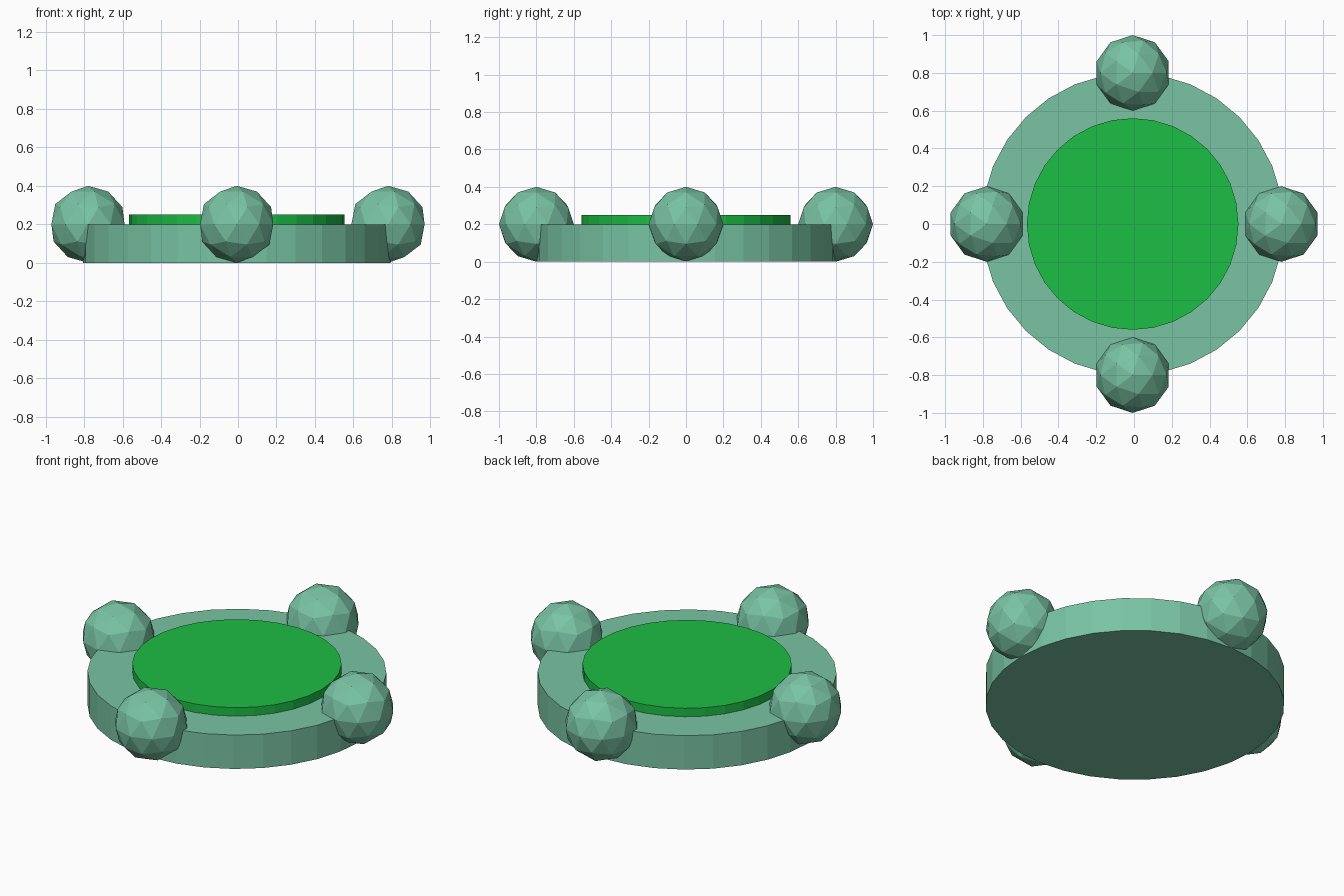
import bpy

if "Cube" in bpy.data.objects:
    bpy.data.objects.remove(bpy.data.objects["Cube"])

OFFSET_X = -0.007


def material(name, color):
    mat = bpy.data.materials.new(name)
    mat.diffuse_color = (*color, 1)
    mat.use_nodes = True
    mat.node_tree.nodes["Principled BSDF"].inputs["Base Color"].default_value = mat.diffuse_color
    return mat


def disc(name, radius, z0, z1, mat):
    bpy.ops.mesh.primitive_cylinder_add(
        vertices=32, radius=radius, depth=z1 - z0,
        location=(OFFSET_X, 0, (z0 + z1) / 2))
    obj = bpy.context.object
    obj.name = name
    obj.data.materials.append(mat)


def ball(name, x, y, mat):
    bpy.ops.mesh.primitive_ico_sphere_add(
        subdivisions=2, radius=0.2, location=(x, y, 0.2))
    obj = bpy.context.object
    obj.name = name
    obj.data.materials.append(mat)


stone = material("pale_green", (0.19, 0.55, 0.37))
bright = material("bright_green", (0.012, 0.51, 0.06))

# Round base with a raised bright disc
disc("base", 0.8, 0, 0.2, stone)
disc("top_disc", 0.56, 0.19, 0.25, bright)

# Four faceted balls set into the rim
ball("right_ball", 0.78, 0, stone)
ball("left_ball", -0.78, 0, stone)
ball("back_ball", OFFSET_X, 0.8, stone)
ball("front_ball", OFFSET_X, -0.8, stone)
